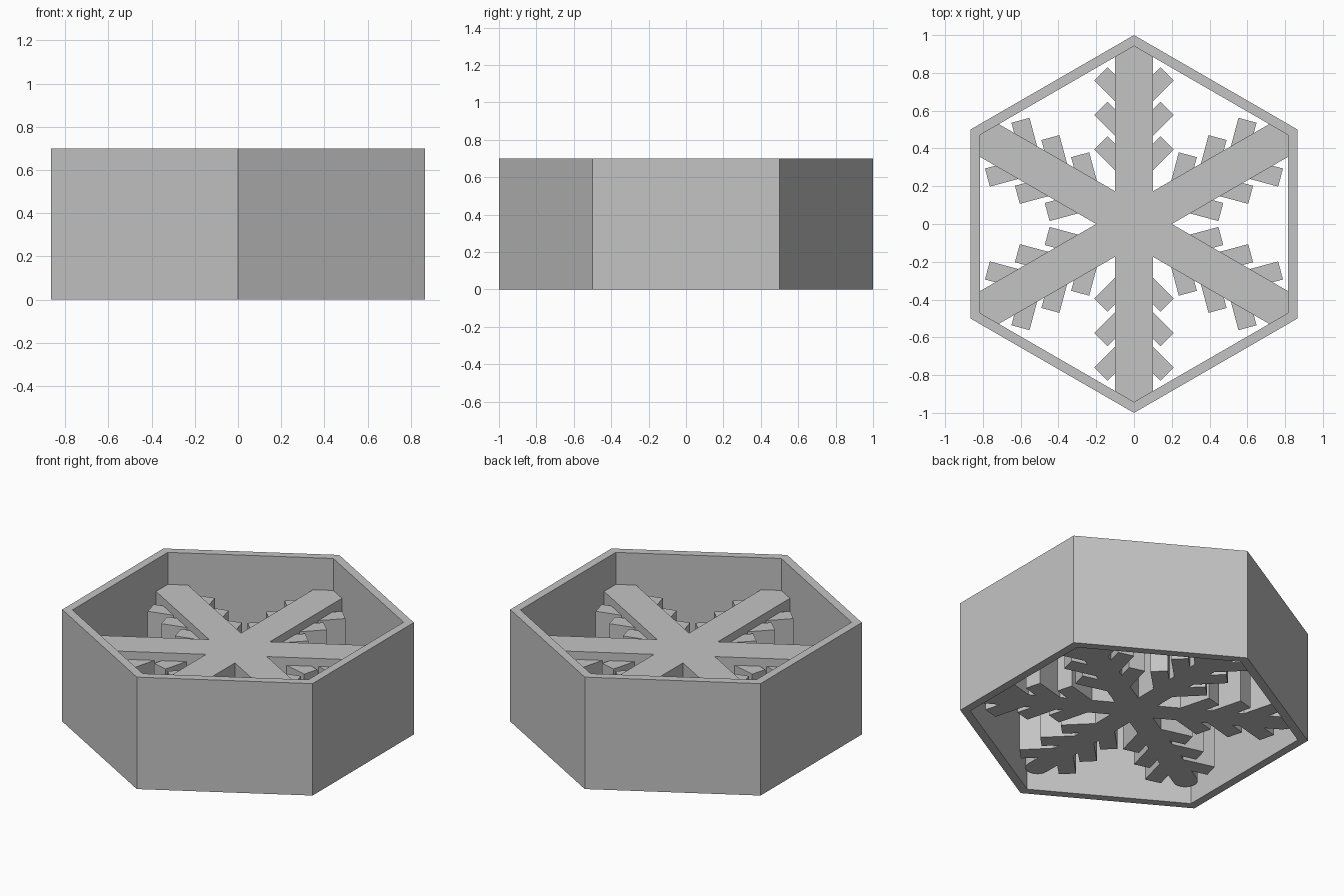
import bpy, bmesh
from math import sin, cos, pi, sqrt
from mathutils import Matrix, Vector

cube = bpy.data.objects.get("Cube")
if cube:
    bpy.data.objects.remove(cube)

grey = bpy.data.materials.new("light_grey")
grey.use_nodes = True
colour = (0.55, 0.55, 0.55, 1)
grey.diffuse_color = colour
grey.node_tree.nodes["Principled BSDF"].inputs["Base Color"].default_value = colour


def finish(bm, name):
    bmesh.ops.recalc_face_normals(bm, faces=bm.faces)
    mesh = bpy.data.meshes.new(name)
    bm.to_mesh(mesh)
    bm.free()
    mesh.materials.append(grey)
    obj = bpy.data.objects.new(name, mesh)
    bpy.context.collection.objects.link(obj)
    return obj


def prism(name, outline, z0, z1):
    """Extrude a flat outline between two heights."""
    bm = bmesh.new()
    face = bm.faces.new([bm.verts.new((p.x, p.y, z0)) for p in outline])
    top = bmesh.ops.extrude_face_region(bm, geom=[face])["geom"]
    bmesh.ops.translate(bm, vec=(0, 0, z1 - z0),
                        verts=[v for v in top if isinstance(v, bmesh.types.BMVert)])
    return finish(bm, name)


def six_arms(half):
    """Mirror half an arm across its axis and repeat it around the centre.
    The half runs from the tip on the axis to the notch between arms."""
    left = [Vector((-x, y)) for x, y in half]
    right = [Vector((x, y)) for x, y in half[1:-1]]
    arm = right[::-1] + left
    return [Matrix.Rotation(k * pi / 3, 2) @ p for k in range(6) for p in arm]


# Hexagonal outer wall
bm = bmesh.new()
loops = []
for radius, z in ((1, 0), (1, 0.7), (0.942, 0.7), (0.942, 0)):
    loops.append([bm.verts.new((radius * sin(k * pi / 3), radius * cos(k * pi / 3), z))
                  for k in range(6)])
for i in range(4):
    a, b = loops[i], loops[(i + 1) % 4]
    for k in range(6):
        n = (k + 1) % 6
        bm.faces.new((a[k], a[n], b[n], b[k]))
finish(bm, "hexagon_wall")

# Support bars, their pointed ends sunk into the wall corners
w = 0.1
prism("support_bars", six_arms([(0, 0.96), (w, 0.96 - w / sqrt(3)), (w, w * sqrt(3))]), 0.4, 0.5)

# Branched snowflake with rounded arm tips
w, tip, d = 0.07, 0.92, 0.035
half = [(w * sin(t * pi / 12), tip - w + w * cos(t * pi / 12)) for t in range(7)]
for root in (0.62, 0.437, 0.255):
    end = 0.175
    half += [(w, root + w + 2 * d),
             (end - d, root + end + d),
             (end + d, root + end - d),
             (w, root + w - 2 * d)]
half.append((w, w * sqrt(3)))
prism("snowflake", six_arms(half), 0.1, 0.45)
